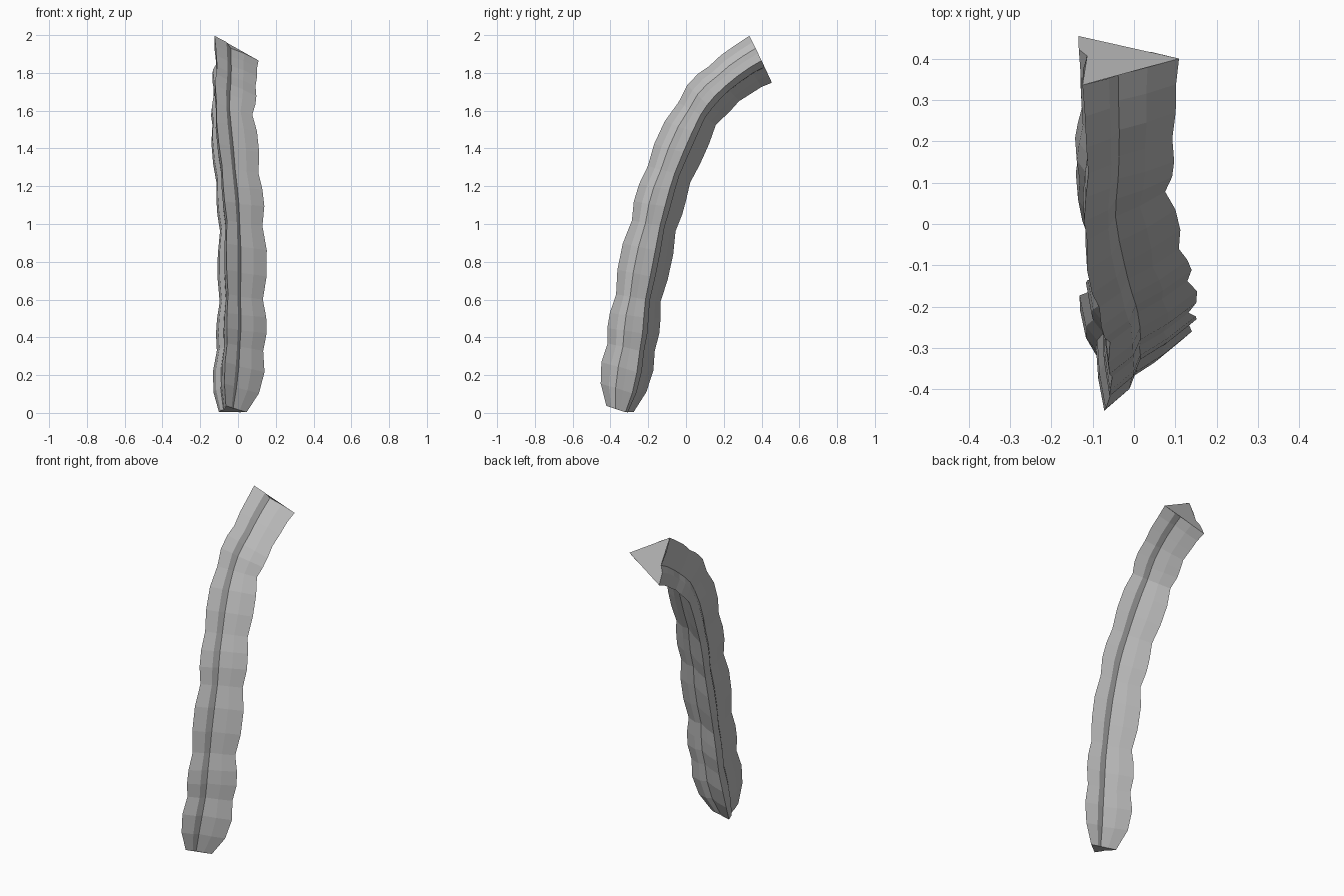
import bpy
import bmesh
import math
from mathutils import Vector

cube = bpy.data.objects.get("Cube")
if cube:
    bpy.data.objects.remove(cube, do_unlink=True)

# Pinch points along the pod: x, y, z, pinch radius, radii of the bulge that follows
NODES = [
    (-.04, -.34, .015, .088, .146, .165),
    (-.012, -.275, .342, .149, .163, .159),
    (-.006, -.24, .605, .14, .159, .16),
    (-.008, -.16, .99, .139, .155, .153),
    (-.03, -.08, 1.265, .14, .154, .153),
    (-.058, .065, 1.582, .134, .15, .15),
    (-.048, .203, 1.738, .141, .149, .151),
    (-.05, .397, 1.87, .159, 0, 0),
]
START = Vector((-.06, -.43, -.27))   # guide points that set the end directions
END = Vector((-.05, .563, 1.91))
SIDES = 12
TWIST = (math.radians(-14), math.radians(-2))

# Three-lobed section: tip, low shoulder, off-centre groove, high shoulder
LOBE = [(0, 1), (26, .57), (82, .425), (98, .65)]
SECTION = [(math.radians(120 * k + a), r) for k in range(3) for a, r in LOBE]


def spline(p, t):
    """Point and direction on a smooth curve through p[1] and p[2]."""
    a, b = (p[2] - p[0]) / 2, (p[3] - p[1]) / 2
    d = p[2] - p[1]
    c2, c3 = 3 * d - 2 * a - b, a + b - 2 * d
    return p[1] + a * t + c2 * t**2 + c3 * t**3, a + 2 * c2 * t + 3 * c3 * t**2


def stations():
    """Centre, direction and radius of every ring."""
    pts = [START] + [Vector(n[:3]) for n in NODES] + [END]
    out = []
    for i, node in enumerate(NODES[:-1]):
        for k in range(3):
            out.append((*spline(pts[i:i + 4], k / 3), node[3 + k]))
    out.append((*spline(pts[-4:], 1), NODES[-1][3]))
    return out


def make_pod(material):
    bm = bmesh.new()
    rings = []
    path = stations()
    for i, (centre, direction, radius) in enumerate(path):
        t = direction.normalized()
        up = Vector((1, 0, 0)).cross(t).normalized()
        side = t.cross(up)
        turn = TWIST[0] + (TWIST[1] - TWIST[0]) * i / (len(path) - 1)
        rings.append([bm.verts.new(centre + radius * r * (
            side * math.cos(a + turn) + up * math.sin(a + turn)))
            for a, r in SECTION])

    # Skin between the rings
    for low, high in zip(rings, rings[1:]):
        for j in range(SIDES):
            k = (j + 1) % SIDES
            bm.faces.new((low[j], high[j], high[k], low[k]))

    # Cut ends, spanning the front and back grooves
    cut = (0, 4, 6, 7, 8)
    bm.faces.new([rings[0][j] for j in cut])
    bm.faces.new([rings[-1][j] for j in reversed(cut)])

    mesh = bpy.data.meshes.new("pod")
    bm.to_mesh(mesh)
    bm.free()
    mesh.materials.append(material)
    pod = bpy.data.objects.new("pod", mesh)
    bpy.context.collection.objects.link(pod)


grey = bpy.data.materials.new("plain grey")
grey.use_nodes = True
colour = (.5, .5, .5, 1)
grey.diffuse_color = colour
grey.node_tree.nodes["Principled BSDF"].inputs["Base Color"].default_value = colour

make_pod(grey)
